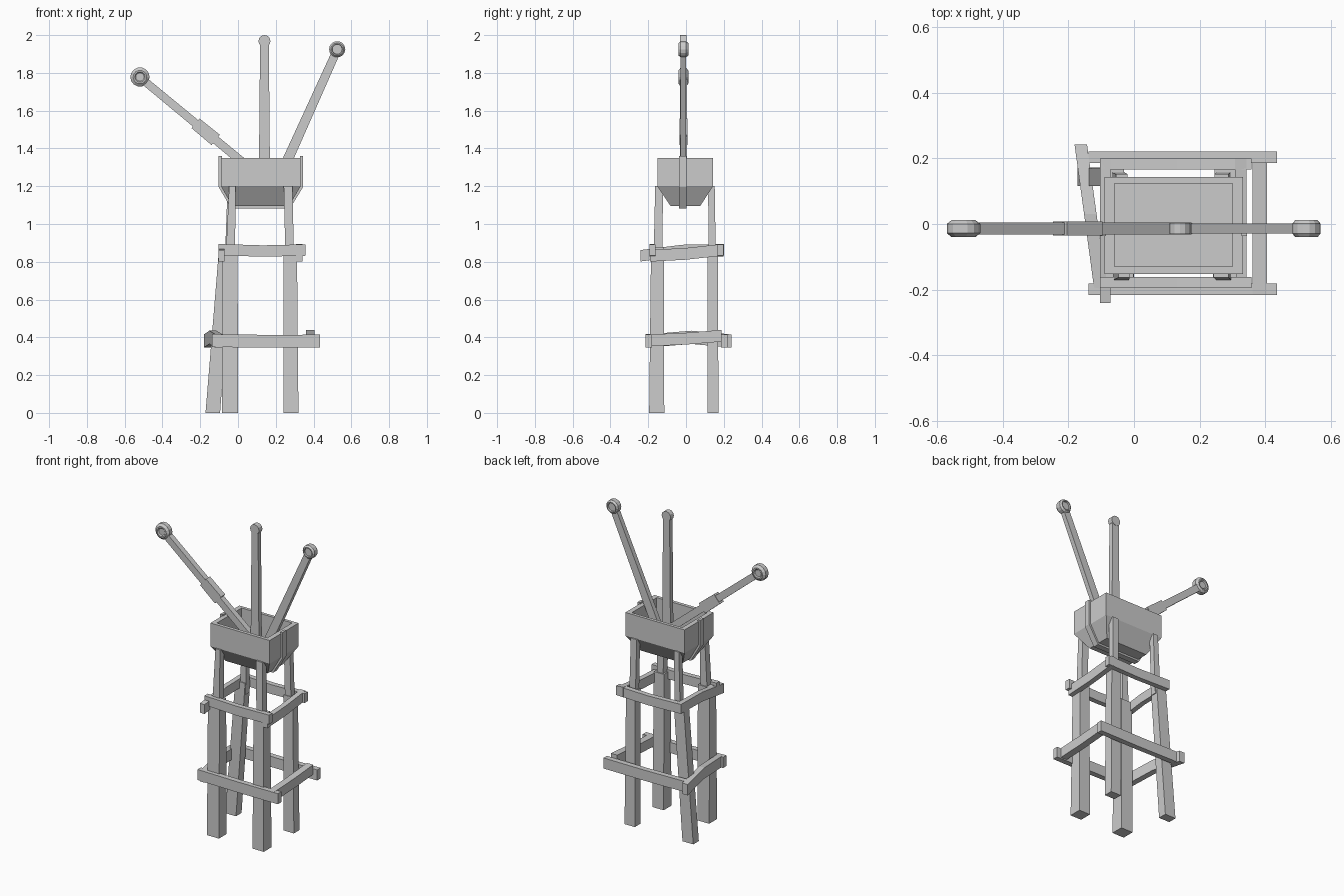
import bpy, bmesh, math
from mathutils import Vector


def finish(name, bm):
    bmesh.ops.recalc_face_normals(bm, faces=bm.faces[:])
    me = bpy.data.meshes.new(name)
    bm.to_mesh(me)
    bm.free()
    ob = bpy.data.objects.new(name, me)
    bpy.context.collection.objects.link(ob)
    return ob


def loft(name, rings, capped=True):
    """Skin a list of point rings, closing both ends."""
    bm = bmesh.new()
    vs = [[bm.verts.new(p) for p in ring] for ring in rings]
    n = len(vs[0])
    for a, b in zip(vs, vs[1:]):
        for i in range(n):
            bm.faces.new((a[i], a[(i + 1) % n], b[(i + 1) % n], b[i]))
    if capped:
        bm.faces.new(vs[0])
        bm.faces.new(vs[-1])
    return finish(name, bm)


def rect(x0, x1, y0, y1, z):
    return [(x0, y0, z), (x1, y0, z), (x1, y1, z), (x0, y1, z)]


def beam(name, axis, path, thick, height):
    """Bent plank along x (0) or y (1) with upright end cuts."""
    side = Vector((0, thick / 2, 0)) if axis == 0 else Vector((thick / 2, 0, 0))
    up = Vector((0, 0, height / 2))
    loft(name, [[Vector(p) + s * side + t * up
                 for s, t in ((-1, -1), (1, -1), (1, 1), (-1, 1))] for p in path])


PY = -0.014  # plane of the handles


def pole(name, a, b, wa, wb, depth):
    """Tapered square bar in the xz plane."""
    a, b = Vector((a[0], PY, a[1])), Vector((b[0], PY, b[1]))
    d = (b - a).normalized()
    s, y = Vector((d.z, 0, -d.x)), Vector((0, depth / 2, 0))
    loft(name, [[p + i * s * w / 2 + j * y
                 for i, j in ((-1, -1), (1, -1), (1, 1), (-1, 1))]
                for p, w in ((a, wa), (b, wb))])


def knob(name, x, z, profile, n=14):
    """Round knob with its axis along y, profile of (radius, offset)."""
    loft(name, [[(x + r * math.cos(2 * math.pi * i / n), PY + o,
                  z + r * math.sin(2 * math.pi * i / n)) for i in range(n)]
                for r, o in profile])


# legs: thick lower post with a thin upper post
legs = {
    "front_left": ((-0.085, 0.0, -0.195, -0.115), (-0.085, -0.002, -0.185, -0.118),
                   (-0.066, -0.015, -0.172, -0.125), (-0.047, -0.014, -0.163, -0.122)),
    "front_right": ((0.24, 0.32, -0.195, -0.115), (0.24, 0.312, -0.185, -0.118),
                    (0.252, 0.297, -0.172, -0.125), (0.242, 0.288, -0.163, -0.122)),
    "back_left": ((-0.172, -0.095, 0.115, 0.172), (-0.10, -0.03, 0.115, 0.168),
                  (-0.07, -0.03, 0.12, 0.158), (-0.055, -0.02, 0.117, 0.152)),
    "back_right": ((0.245, 0.318, 0.115, 0.172), (0.245, 0.31, 0.115, 0.168),
                   (0.252, 0.295, 0.12, 0.158), (0.245, 0.288, 0.117, 0.152)),
}
for key, (foot, top, thin, head) in legs.items():
    loft(key + "_leg", [rect(*foot, 0), rect(*top, 0.875)])
    loft(key + "_upper_post", [rect(*thin, 0.8), rect(*head, 1.2)])

# front and back cross braces on two levels
for side, yl, yu in (("front", -0.198, -0.178), ("back", 0.203, 0.183)):
    beam(side + "_lower_brace", 0,
         [(-0.138, yl, 0.383), (0.15, yl, 0.379), (0.435, yl, 0.38)], 0.035, 0.068)
    beam(side + "_upper_brace", 0,
         [(-0.103, yu, 0.864), (0.13, yu, 0.857), (0.358, yu, 0.862)], 0.033, 0.06)

# bent side braces
beam("left_upper_brace", 1,
     [(-0.087, -0.24, 0.832), (-0.087, -0.02, 0.86), (-0.087, 0.195, 0.864)], 0.032, 0.06)
beam("right_upper_brace", 1,
     [(0.325, -0.19, 0.832), (0.325, 0.0, 0.842), (0.325, 0.2, 0.864)], 0.034, 0.062)
beam("left_lower_brace", 1,
     [(-0.10, -0.215, 0.38), (-0.133, 0.03, 0.40), (-0.162, 0.242, 0.38)], 0.038, 0.07)
beam("right_lower_brace", 1,
     [(0.383, -0.215, 0.383), (0.383, 0.0, 0.393), (0.383, 0.187, 0.408)], 0.045, 0.062)

# open box with tapered underside
loft("box", [rect(-0.03, 0.27, -0.082, 0.075, 1.095),
             rect(-0.09, 0.332, -0.152, 0.143, 1.2),
             rect(-0.09, 0.332, -0.152, 0.143, 1.35),
             rect(-0.06, 0.30, -0.13, 0.123, 1.35),
             rect(-0.06, 0.30, -0.13, 0.123, 1.2)])

# strap running under the box
outer = [(-0.102, 1.36), (-0.102, 1.195), (-0.036, 1.083),
         (0.276, 1.083), (0.344, 1.195), (0.344, 1.36)]
inner = [(-0.085, 1.36), (-0.085, 1.2), (-0.026, 1.1),
         (0.266, 1.1), (0.327, 1.2), (0.327, 1.36)]
loft("box_strap", [[(o[0], -0.036, o[1]), (o[0], 0.002, o[1]),
                    (i[0], 0.002, i[1]), (i[0], -0.036, i[1])]
                   for o, i in zip(outer, inner)])

# left handle with grip collar and round end
pole("left_handle", (0.16, 1.215), (-0.52, 1.777), 0.046, 0.042, 0.036)
pole("left_handle_collar", (-0.118, 1.445), (-0.225, 1.533), 0.07, 0.066, 0.042)
knob("left_handle_knob", -0.519, 1.778,
     [(0.022, -0.02), (0.028, -0.026), (0.036, -0.026), (0.051, -0.014),
      (0.051, 0.014), (0.036, 0.026), (0.028, 0.026), (0.022, 0.02)])

# middle handle with rounded top
pole("middle_handle", (0.14, 1.2), (0.14, 1.97), 0.06, 0.046, 0.03)
knob("middle_handle_tip", 0.14, 1.968,
     [(0.032, -0.017), (0.032, 0.017)], 12)

# right handle with ringed end
pole("right_handle", (0.2, 1.2), (0.515, 1.9), 0.056, 0.044, 0.03)
knob("right_handle_knob", 0.525, 1.925,
     [(0.026, -0.016), (0.028, -0.026), (0.034, -0.026), (0.043, -0.015),
      (0.043, 0.015), (0.034, 0.026), (0.028, 0.026), (0.026, 0.016)])
